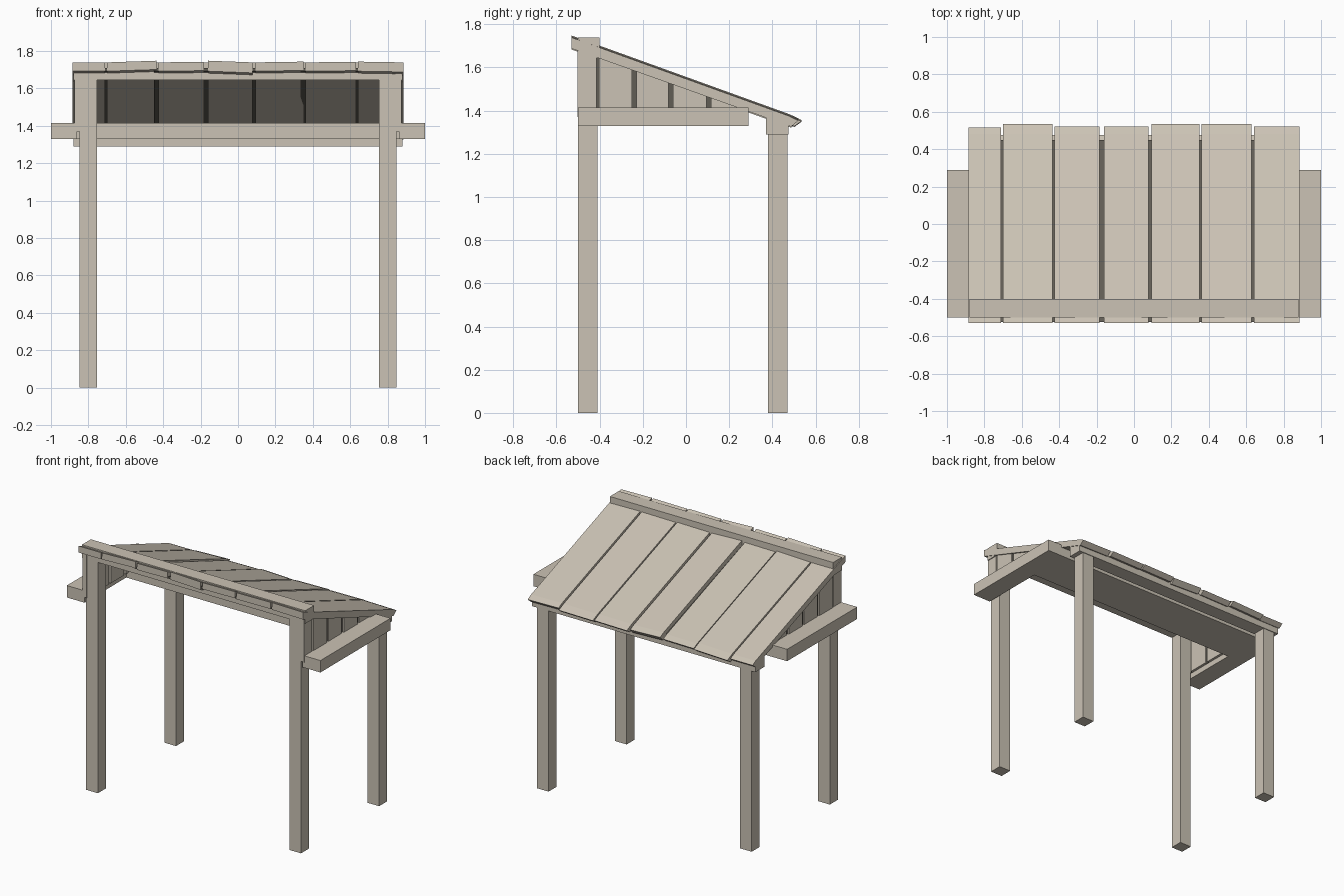
import bpy, bmesh

if "Cube" in bpy.data.objects:
    bpy.data.objects.remove(bpy.data.objects["Cube"])


def material(name, rgb):
    m = bpy.data.materials.new(name)
    m.diffuse_color = (*rgb, 1)
    m.use_nodes = True
    m.node_tree.nodes["Principled BSDF"].inputs["Base Color"].default_value = m.diffuse_color
    return m


WOOD = material("weathered_wood", (0.60, 0.545, 0.46))
DARK = material("dark_gap_wood", (0.12, 0.11, 0.09))


def make(name, profile, x0, x1, lift=0.0, mat=WOOD):
    """Prism: closed (y, z) profile extruded from x0 to x1, lift raises the x1 side."""
    bm = bmesh.new()
    a = [bm.verts.new((x0, y, z)) for y, z in profile]
    b = [bm.verts.new((x1, y, z + lift)) for y, z in profile]
    n = len(profile)
    bm.faces.new(a)
    bm.faces.new(b[::-1])
    for i in range(n):
        j = (i + 1) % n
        bm.faces.new((a[i], b[i], b[j], a[j]))
    bmesh.ops.recalc_face_normals(bm, faces=bm.faces)
    me = bpy.data.meshes.new(name)
    bm.to_mesh(me)
    bm.free()
    me.materials.append(mat)
    ob = bpy.data.objects.new(name, me)
    bpy.context.collection.objects.link(ob)
    return ob


def box(name, x0, x1, y0, y1, z0, z1):
    return make(name, [(y0, z0), (y1, z0), (y1, z1), (y0, z1)], x0, x1)


def under(y):
    """Height of the roof underside."""
    return 1.69 - 0.354 * (y + 0.53)


def top(y):
    """Height of the roof top."""
    return 1.742 - 0.364 * (y + 0.53)


def wall(y0, y1):
    """Wall profile cut to the roof slope."""
    return [(y0, 1.37), (y1, 1.37), (y1, under(y1) + 0.01), (y0, under(y0) + 0.01)]


for s, side in ((-1, "left"), (1, "right")):
    def sx(a, b):
        return sorted((s * a, s * b))

    # Posts
    box(f"front_post_{side}", *sx(0.755, 0.847), -0.5, -0.41, 0, 1.65)
    box(f"back_post_{side}", *sx(0.755, 0.847), 0.38, 0.47, 0, 1.30)
    # Side shelf beam
    box(f"side_beam_{side}", *sx(0.86, 1.0), -0.5, 0.29, 1.33, 1.415)
    # Wall slats with a dark panel showing in the gaps
    slats = [(-0.503, -0.415), (-0.403, -0.25), (-0.23, -0.08), (-0.06, 0.095), (0.115, 0.29)]
    for i, (y0, y1) in enumerate(slats):
        make(f"wall_slat_{side}_{i + 1}", wall(y0, y1), *sx(0.842, 0.874 + 0.003 * (i % 2)))
    make(f"wall_panel_{side}", wall(-0.43, 0.28), *sx(0.855, 0.866), mat=DARK)

# Cross shelf joining the side beams
box("cross_shelf", -0.86, 0.86, -0.03, 0.29, 1.33, 1.415)

# Front header poking through the roof
box("front_header", -0.88, 0.88, -0.5, -0.4, 1.645, 1.738)

# Back beam with sloped top
make("back_beam", [(0.37, 1.29), (0.475, 1.29), (0.475, under(0.475) + 0.01),
                   (0.37, under(0.37) + 0.01)], -0.88, 0.88)

# Dark strips filling the gaps between the roof planks
edges = [-0.885, -0.705, -0.43, -0.172, 0.085, 0.355, 0.635, 0.885]
gaps = [0.0, 0.005, 0.006, 0.012, 0.008, 0.006, 0.006, 0.0]
for i in range(1, 7):
    make(f"roof_gap_{i}", [(-0.525, under(-0.525) + 0.005), (0.45, under(0.45) + 0.005),
                           (0.45, under(0.45) + 0.02), (-0.525, under(-0.525) + 0.02)],
         edges[i] - 0.02, edges[i] + 0.02, mat=DARK)

# Roof planks, slightly uneven in length and tilt, with a faint bend at the eave
ends = [0.515, 0.535, 0.52, 0.52, 0.535, 0.535, 0.52]
tilts = [0.0, 0.009, 0.003, -0.009, 0.004, 0.003, -0.004]
for i, (e, t) in enumerate(zip(ends, tilts)):
    z = max(0.0, -t)
    make(f"roof_plank_{i + 1}",
         [(-0.53, under(-0.53) + 0.002), (e - 0.033, under(e - 0.033)),
          (e, top(e) - 0.006 + z), (0.48, top(0.48) + z), (-0.53, top(-0.53) - 0.003 + z)],
         edges[i] + gaps[i], edges[i + 1] - gaps[i + 1], t)
